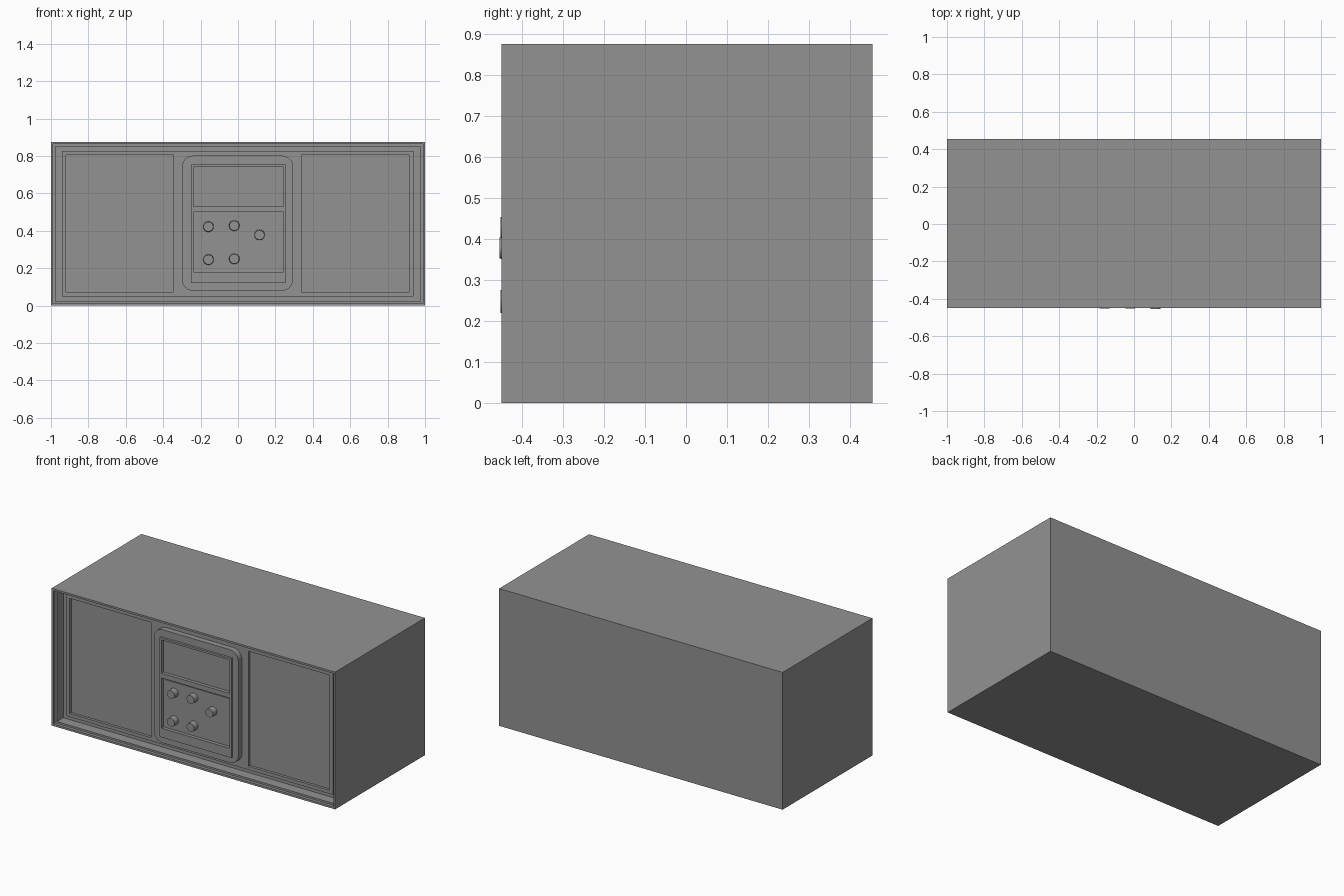
import bpy, bmesh, math

cube = bpy.data.objects.get("Cube")
if cube:
    bpy.data.objects.remove(cube, do_unlink=True)

FRONT, BACK, TOP = -0.45, 0.455, 0.875

grey = bpy.data.materials.new("mid_grey")
grey.use_nodes = True
colour = (0.29, 0.29, 0.29, 1)
grey.diffuse_color = colour
grey.node_tree.nodes["Principled BSDF"].inputs["Base Color"].default_value = colour


def finish(name, bm):
    bmesh.ops.recalc_face_normals(bm, faces=bm.faces)
    mesh = bpy.data.meshes.new(name)
    bm.to_mesh(mesh)
    bm.free()
    mesh.materials.append(grey)
    ob = bpy.data.objects.new(name, mesh)
    bpy.context.collection.objects.link(ob)
    return ob


def box_mesh(x0, x1, z0, z1, near, far):
    """Box spanning x and z, with near and far measured back from the front."""
    bm = bmesh.new()
    bmesh.ops.create_cube(bm, size=1)
    for v in bm.verts:
        v.co.x = x1 if v.co.x > 0 else x0
        v.co.y = FRONT + (far if v.co.y > 0 else near)
        v.co.z = z1 if v.co.z > 0 else z0
    return bm


def box(name, *bounds):
    return finish(name, box_mesh(*bounds))


def cut(target, *bounds):
    """Sink a rectangular pocket into a part."""
    cutter = box("cutter", *bounds)
    cutter.hide_render = True
    mod = target.modifiers.new("pocket", 'BOOLEAN')
    mod.operation = 'DIFFERENCE'
    mod.solver = 'EXACT'
    mod.object = cutter
    bpy.context.view_layer.objects.active = target
    bpy.ops.object.modifier_apply(modifier=mod.name)
    bpy.data.objects.remove(cutter, do_unlink=True)


# Cabinet shell: the front face steps inward behind a thin rim
bm = box_mesh(-1, 1, 0, TOP, 0, BACK - FRONT)
face = min(bm.faces, key=lambda f: f.calc_center_median().y)
for inset, depth in ((0.017, 0.02), (0.016, 0.065)):
    bmesh.ops.inset_individual(bm, faces=[face], thickness=inset)
    wall = bmesh.ops.extrude_discrete_faces(bm, faces=[face])
    face = wall["faces"][0]
    bmesh.ops.translate(bm, verts=face.verts, vec=(0, depth, 0))
finish("cabinet", bm)

# Front board with a pocket for each speaker
board = box("front_board", -0.942, 0.938, 0.05, 0.828, 0.068, 0.12)
for x0, x1 in ((-0.92, -0.346), (0.34, 0.914)):
    cut(board, x0, x1, 0.072, 0.806, 0.03, 0.105)
box("badge_plate", 0.623, 0.84, 0.11, 0.17, 0.088, 0.11)

# Centre console with rounded corners
bm = box_mesh(-0.3, 0.295, 0.08, 0.802, 0.032, 0.08)
corners = [e for e in bm.edges if abs(e.verts[0].co.y - e.verts[1].co.y) > 0.01]
bmesh.ops.bevel(bm, geom=corners, offset=0.06, segments=6, profile=0.5, affect='EDGES')
console = finish("console", bm)

# Control panel with a display pocket and a knob pocket
panel = box("control_panel", -0.25, 0.255, 0.122, 0.755, 0.018, 0.07)
for x0, x1, z0, z1 in ((-0.238, 0.243, 0.53, 0.742), (-0.238, 0.243, 0.18, 0.5)):
    cut(console, x0, x1, z0, z1, 0, 0.06)
    cut(panel, x0, x1, z0, z1, 0, 0.04)
box("display", -0.225, 0.23, 0.535, 0.735, 0.035, 0.06)
box("knob_plate", -0.225, 0.23, 0.19, 0.487, 0.035, 0.06)

# Knobs
for i, (x, z, tip) in enumerate(((-0.158, 0.422, -0.002), (-0.02, 0.428, -0.002),
                                 (0.115, 0.378, -0.005), (-0.158, 0.246, -0.002),
                                 (-0.02, 0.25, -0.002))):
    bm = bmesh.new()
    bmesh.ops.create_cone(bm, cap_ends=True, segments=24, depth=0.05 - tip,
                          radius1=0.029, radius2=0.026)
    for v in bm.verts:
        v.co = (x + v.co.x, FRONT + (0.05 + tip) / 2 - v.co.z, z + v.co.y)
    knob = finish(f"knob_{i + 1}", bm)
    bpy.ops.object.select_all(action='DESELECT')
    knob.select_set(True)
    bpy.context.view_layer.objects.active = knob
    bpy.ops.object.shade_smooth_by_angle(angle=math.radians(35))
